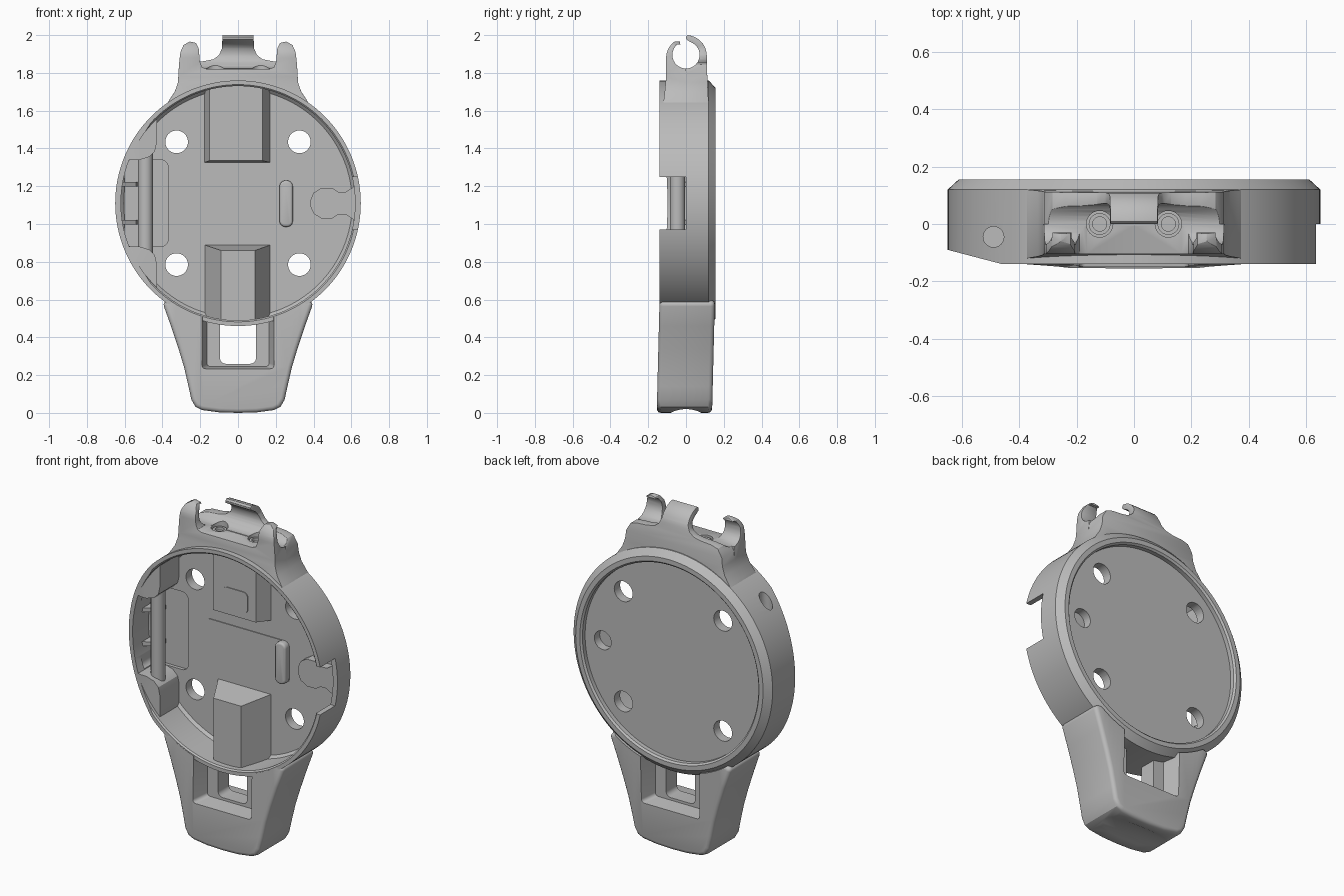
import bpy, bmesh, math

CZ = 1.11      # height of the round case centre
FLOOR = 0.065  # depth of the case floor
if "Cube" in bpy.data.objects:
    bpy.data.objects.remove(bpy.data.objects["Cube"])

grey = bpy.data.materials.new("plain_grey")
grey.use_nodes = True
grey.diffuse_color = (0.5, 0.5, 0.5, 1)
grey.node_tree.nodes["Principled BSDF"].inputs["Base Color"].default_value = (0.5, 0.5, 0.5, 1)


def finish(name, bm):
    bmesh.ops.recalc_face_normals(bm, faces=bm.faces)
    mesh = bpy.data.meshes.new(name)
    bm.to_mesh(mesh)
    bm.free()
    mesh.materials.append(grey)
    obj = bpy.data.objects.new(name, mesh)
    bpy.context.collection.objects.link(obj)
    return obj


def place(axis, a, b, t):
    return {"x": (t, a, b), "y": (a, t, b), "z": (a, b, t)}[axis]


def loft(name, low, high, lo, hi, axis="y"):
    """Solid between two matching outlines."""
    bm = bmesh.new()
    rings = [[bm.verts.new(place(axis, a, b, t)) for a, b in pts]
             for pts, t in ((low, lo), (high, hi))]
    bm.faces.new(rings[0])
    bm.faces.new(rings[1])
    n = len(low)
    for i in range(n):
        j = (i + 1) % n
        bm.faces.new((rings[0][i], rings[0][j], rings[1][j], rings[1][i]))
    return finish(name, bm)


def prism(name, pts, lo, hi, axis="y"):
    return loft(name, pts, pts, lo, hi, axis)


def rect(a0, a1, b0, b1):
    return [(a0, b0), (a1, b0), (a1, b1), (a0, b1)]


def arc(a, b, r, start, end, n=8):
    angles = [math.radians(start + (end - start) * i / n) for i in range(n + 1)]
    return [(a + r * math.cos(t), b + r * math.sin(t)) for t in angles]


def rounded(a0, a1, b0, b1, r):
    centres = ((a1 - r, b1 - r), (a0 + r, b1 - r), (a0 + r, b0 + r), (a1 - r, b0 + r))
    return [p for k, (a, b) in enumerate(centres) for p in arc(a, b, r, 90 * k, 90 * k + 90, 6)]


def circle(a, b, r, n=32):
    return arc(a, b, r, 0, 360, n)[:-1]


def both(half):
    """Mirror a half outline across x = 0."""
    return half + [(-a, b) for a, b in reversed(half) if a > 0]


def apply_mod(obj, mod):
    bpy.context.view_layer.objects.active = obj
    bpy.ops.object.modifier_apply(modifier=mod.name)


def boolean(obj, tool, op="DIFFERENCE"):
    mod = obj.modifiers.new("cut", "BOOLEAN")
    mod.operation, mod.solver, mod.object = op, "EXACT", tool
    apply_mod(obj, mod)
    bpy.data.objects.remove(tool)


def bevel(obj, width, segments=3):
    mod = obj.modifiers.new("round", "BEVEL")
    mod.width, mod.segments = width, segments
    mod.limit_method, mod.angle_limit = "ANGLE", math.radians(40)
    apply_mod(obj, mod)
    return obj


def disc(r):
    return prism("tool", circle(0, CZ, r, 128), -0.3, 0.3)


def slant():
    return prism("tool", [(-0.46, -0.14), (-0.7, -0.077), (-0.7, -0.25), (-0.46, -0.25)], 0, 2, "z")


# Round case, turned around the y axis
profile = [(0, FLOOR), (0.605, FLOOR), (0.62, FLOOR - 0.015), (0.62, -0.132), (0.628, -0.14), (0.65, -0.14),
           (0.65, 0.12), (0.612, 0.155), (0.585, 0.155), (0.575, 0.145), (0.575, 0.12), (0, 0.12)]
bm = bmesh.new()
verts = [bm.verts.new((r, y, CZ)) for r, y in profile]
edges = [bm.edges.new(pair) for pair in zip(verts, verts[1:])]
bmesh.ops.spin(bm, geom=verts + edges, cent=(0, 0, CZ), axis=(0, 1, 0), angle=math.tau, steps=128)
bmesh.ops.remove_doubles(bm, verts=bm.verts, dist=0.0005)
case = finish("round_case", bm)

# Mounting holes, back socket, rim notch, slanted side, pin hole and side pocket
for x in (-0.325, 0.325):
    for z in (0.785, 1.435):
        boolean(case, prism("tool", circle(x, z, 0.06), -0.1, 0.3))
boolean(case, prism("tool", circle(0.46, CZ, 0.055), 0, 0.3))
boolean(case, prism("tool", rect(0.56, 0.75, 0.97, 1.25), -0.3, 0))
boolean(case, slant())
boolean(case, prism("tool", circle(-0.49, -0.045, 0.036), 1.3, 1.7, "z"))
boolean(case, prism("tool", rounded(-0.6, -0.37, 0.88, 1.34, 0.04), -0.05, FLOOR + 0.02))

# Raised keyhole-shaped pad closing the back socket
half_key = [(0.625, 0.13), (0.61, 0.085), (0.57, 0.06), (0.53, 0.06), (0.5, 0.08), (0.44, 0.08), (0.4, 0.055), (0.385, 0.02)]
key = [(x, CZ + d) for x, d in half_key] + [(x, CZ - d) for x, d in reversed(half_key)]
prism("keyhole_pad", key, 0.012, FLOOR + 0.005)

# Side blocks which hold the cross pin
corner = [(-0.7, 0.23), (-0.52, 0.23), (-0.47, 0.245), (-0.44, 0.275), (-0.43, 0.32), (-0.43, 0.64), (-0.7, 0.64)]
for side, name in ((1, "upper_pin_block"), (-1, "lower_pin_block")):
    block = prism(name, [(x, CZ + side * d) for x, d in corner], -0.115, FLOOR + 0.01)
    boolean(block, disc(0.63), "INTERSECT")
    boolean(block, slant())
    if side > 0:
        boolean(block, prism("tool", circle(-0.49, -0.045, 0.036), 1.42, 1.7, "z"))
prism("cross_pin", circle(-0.49, -0.045, 0.04), 0.82, 1.4, "z")
for z in (1.01, 1.21):
    prism("pocket_rib", [(-0.63, -0.03), (-0.54, 0.03), (-0.53, 0.09), (-0.63, 0.09)], z - 0.012, z + 0.012, "z")

# Tapered blocks on the floor
lower = loft("lower_floor_block", rect(-0.18, 0.175, 0.4, 0.89), rect(-0.09, 0.09, 0.4, 0.86), FLOOR + 0.01, -0.1)
upper = loft("upper_floor_block", rect(-0.18, 0.175, 1.325, 1.8), rect(-0.15, 0.13, 1.335, 1.8), FLOOR + 0.01, -0.02)
for block in (lower, upper):
    boolean(block, disc(0.63), "INTERSECT")
prism("upper_block_pad", rounded(-0.085, 0.08, 1.37, 1.495, 0.03), -0.025, -0.015)

# Spring latch
prism("latch_plate", rounded(-0.26, 0.29, 0.98, 1.23, 0.03), FLOOR - 0.005, FLOOR + 0.004)
bevel(prism("latch_grip", rounded(0.22, 0.29, 0.985, 1.23, 0.03), FLOOR - 0.04, FLOOR + 0.01), 0.012)

# Lower bracket, leaning slightly back towards the top, with its stepped window
half = [(0, 0), (0.1, 0.003), (0.19, 0.015), (0.225, 0.032), (0.247, 0.07), (0.262, 0.14), (0.285, 0.24),
        (0.315, 0.34), (0.355, 0.46), (0.4, 0.585), (0.3, 0.62)]
bracket = prism("lower_bracket", both(half), -0.155, 0.138)
for v in bracket.data.vertices:
    v.co.y += 0.025 * v.co.z
bevel(bracket, 0.022)
boolean(bracket, disc(0.632))
for sign in (-1, 1):
    near, far = rounded(-0.165, 0.165, 0.245, 0.7, 0.02), rounded(-0.2, 0.2, 0.23, 0.7, 0.02)
    boolean(bracket, loft("tool", near, far, sign * 0.05, sign * 0.18))
boolean(bracket, prism("tool", rounded(-0.095, 0.095, 0.26, 0.7, 0.03), -0.3, 0.3))
# Shallow channel under the bracket
boolean(bracket, prism("tool", circle(0, -0.16, 0.18, 64), -0.4, 0.4, "x"))

# Upper lug: front claws and back hook cut from one open-cradle section
foot = [(0, 1.55), (0.3, 1.55), (0.405, 1.59), (0.365, 1.655), (0.335, 1.7), (0.318, 1.75)]
claws = foot + [(0.312, 1.85), (0.305, 1.91), (0.288, 1.948), (0.255, 1.966), (0.222, 1.958), (0.208, 1.93),
                (0.202, 1.86), (0.19, 1.83), (0.165, 1.82), (0, 1.82)]
hook = foot + [(0.312, 1.8), (0.285, 1.845), (0.24, 1.858), (0.18, 1.862), (0.13, 1.872), (0.1, 1.895),
               (0.085, 1.93), (0.08, 2.05), (0, 2.05)]
section = ([(-0.12, 1.55), (-0.12, 1.64), (-0.113, 1.7), (-0.105, 1.78)]
           + arc(0, 1.88, 0.105, 180, 118)
           + [(-0.033, 1.965), (-0.03, 1.95)]
           + arc(0, 1.895, 0.072, 130, 430, 24)
           + [(0.002, 1.977), (0, 1.99), (0.008, 2.0)]
           + arc(0, 1.89, 0.11, 82, 0)
           + [(0.112, 1.8), (0.116, 1.7), (0.12, 1.64), (0.12, 1.55)])
lug = prism("upper_lug", both(claws), -0.2, 0)
boolean(lug, prism("tool", both(hook), -0.005, 0.2), "UNION")
boolean(lug, prism("tool", section, -0.5, 0.5, "x"), "INTERSECT")
bevel(lug, 0.01, 2)
boolean(lug, disc(0.632))
for x in (-0.12, 0.12):
    boolean(lug, prism("tool", circle(x, 0, 0.046), 1.79, 1.88, "z"))
    socket = prism("screw_socket", circle(x, 0, 0.038), 1.78, 1.812, "z")
    boolean(socket, prism("tool", circle(x, 0, 0.025), 1.795, 1.9, "z"))

# Smooth curved sides, keep edges crisp
bpy.ops.object.select_all(action="DESELECT")
for obj in bpy.context.collection.objects:
    if obj.type == "MESH":
        obj.select_set(True)
        bpy.context.view_layer.objects.active = obj
bpy.ops.object.shade_smooth_by_angle(angle=math.radians(32))
